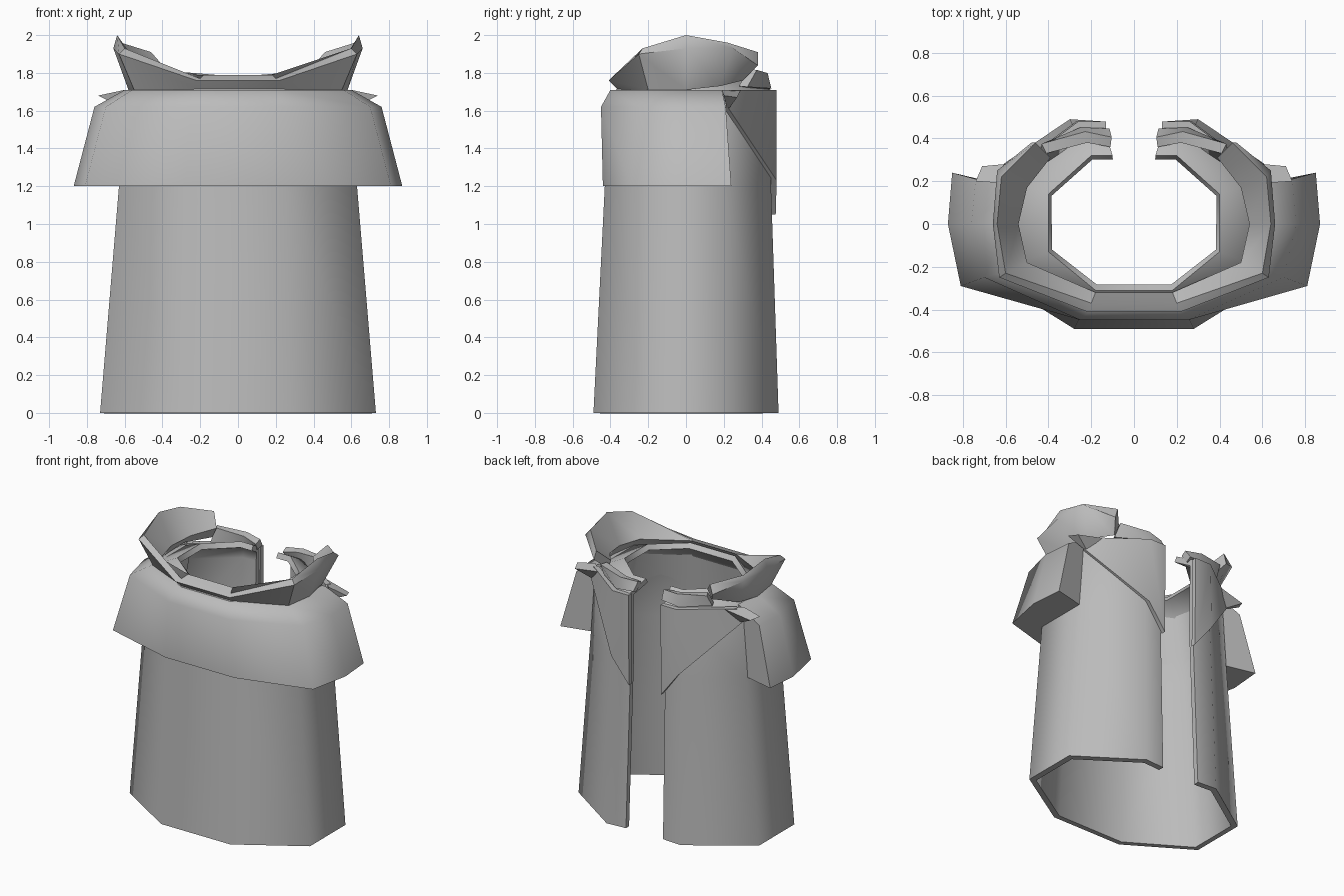
import bpy
import bmesh
import math

cube = bpy.data.objects.get("Cube")
if cube:
    bpy.data.objects.remove(cube, do_unlink=True)

cloth = bpy.data.materials.new("grey_cloth")
cloth.use_nodes = True
GREY = (0.5, 0.5, 0.5, 1.0)
cloth.diffuse_color = GREY
cloth.node_tree.nodes["Principled BSDF"].inputs["Base Color"].default_value = GREY


def finish(name, bm, thickness=0.0, mirror=False, angle=62):
    """Turn a bmesh into a shaded object with optional thickness and mirror."""
    bmesh.ops.recalc_face_normals(bm, faces=bm.faces[:])
    mesh = bpy.data.meshes.new(name)
    bm.to_mesh(mesh)
    bm.free()
    obj = bpy.data.objects.new(name, mesh)
    bpy.context.collection.objects.link(obj)
    mesh.materials.append(cloth)
    bpy.ops.object.select_all(action='DESELECT')
    bpy.context.view_layer.objects.active = obj
    obj.select_set(True)
    if thickness:
        solid = obj.modifiers.new("thickness", 'SOLIDIFY')
        solid.thickness = thickness
        solid.offset = -1
        solid.use_even_offset = True
        bpy.ops.object.modifier_apply(modifier=solid.name)
    if mirror:
        flip = obj.modifiers.new("mirror", 'MIRROR')
        flip.use_mirror_merge = False
        bpy.ops.object.modifier_apply(modifier=flip.name)
    bpy.ops.object.shade_smooth_by_angle(angle=math.radians(angle))
    return obj


def both_sides(row):
    """Continue a left-hand row of points around the front to the right."""
    return row + [(-p[0], *p[1:]) for p in reversed(row)]


def loft(rows, closed=False):
    """Skin rows of points; closed joins last row to first and caps the ends."""
    bm = bmesh.new()
    grid = [[bm.verts.new(p) for p in row] for row in rows]
    pairs = list(zip(grid, grid[1:]))
    if closed:
        pairs.append((grid[-1], grid[0]))
    for low, high in pairs:
        for i in range(len(low) - 1):
            bm.faces.new((low[i], low[i + 1], high[i + 1], high[i]))
    if closed:
        bm.faces.new([row[0] for row in grid])
        bm.faces.new([row[-1] for row in reversed(grid)])
    return bm


def at_height(z, outline):
    return both_sides([(x, y, z) for x, y in outline])


# Coat body: back opening edge, back corner, side back, side front, front corner
body_rows = [
    at_height(0.0, [(.15, .48), (.30, .49), (.73, .20), (.73, -.21), (.28, -.49)]),
    at_height(1.2, [(.14, .44), (.28, .45), (.63, .20), (.63, -.20), (.25, -.43)]),
    at_height(1.62, [(.14, .45), (.26, .45), (.60, .20), (.60, -.20), (.22, -.41)]),
    at_height(1.71, [(.14, .45), (.25, .44), (.55, .19), (.55, -.19), (.20, -.37)]),
    at_height(1.78, [(.10, .32), (.20, .32), (.40, .14), (.40, -.13), (.18, -.31)]),
]
finish("coat_body", loft(body_rows), thickness=0.04)

# Shoulder cape: closed band with an underside and end faces
cape_rows = [
    at_height(1.2, [(.60, .18), (.62, 0), (.61, -.19), (.24, -.41)]),
    at_height(1.2, [(.85, .24), (.87, 0), (.81, -.29), (.28, -.44)]),
    at_height(1.62, [(.74, .21), (.76, 0), (.70, -.25), (.25, -.45)]),
    at_height(1.71, [(.57, .19), (.60, 0), (.56, -.21), (.20, -.40)]),
    at_height(1.71, [(.50, .17), (.52, 0), (.50, -.18), (.18, -.34)]),
]
finish("shoulder_cape", loft(cape_rows, closed=True))

# Collar: outer base, outer rim, inner rim, inner base, from back tip to front
collar_rows = [
    [(.42, .30, 1.76), (.56, .18, 1.73), (.58, 0, 1.71), (.55, -.20, 1.71), (.20, -.36, 1.71)],
    [(.48, .38, 1.84), (.64, .25, 1.93), (.66, 0, 1.93), (.63, -.25, 1.90), (.22, -.41, 1.76)],
    [(.46, .38, 1.91), (.62, .22, 1.96), (.64, 0, 2.0), (.60, -.23, 1.93), (.20, -.37, 1.77)],
    [(.39, .31, 1.83), (.50, .17, 1.80), (.54, 0, 1.78), (.50, -.18, 1.77), (.18, -.32, 1.79)],
]
finish("collar", loft([both_sides(r) for r in collar_rows], closed=True), angle=50)

# Back lapels: wedge-shaped flaps hanging beside the opening
lapel_rows = [
    [(.13, .475, 1.05), (.27, .48, 1.23), (.62, .22, 1.62)],
    [(.13, .48, 1.71), (.26, .48, 1.71), (.58, .24, 1.71)],
]
finish("back_lapel", loft(lapel_rows), thickness=0.035, mirror=True)

# Small folded points where the lapels meet the cape
fold = bmesh.new()
for p in [(.50, .29, 1.71), (.71, .27, 1.67), (.60, .19, 1.71), (.74, .20, 1.68), (.58, .22, 1.60)]:
    fold.verts.new(p)
bmesh.ops.convex_hull(fold, input=fold.verts[:])
finish("shoulder_fold", fold, mirror=True, angle=30)

# Neck tabs: upright bands finishing the neckline beside the opening
tab_rows = [
    [(.12, .40, 1.71), (.24, .40, 1.71), (.42, .28, 1.73)],
    [(.11, .36, 1.77), (.22, .38, 1.79), (.41, .33, 1.82)],
]
finish("neck_tab", loft(tab_rows), thickness=0.05, mirror=True)
